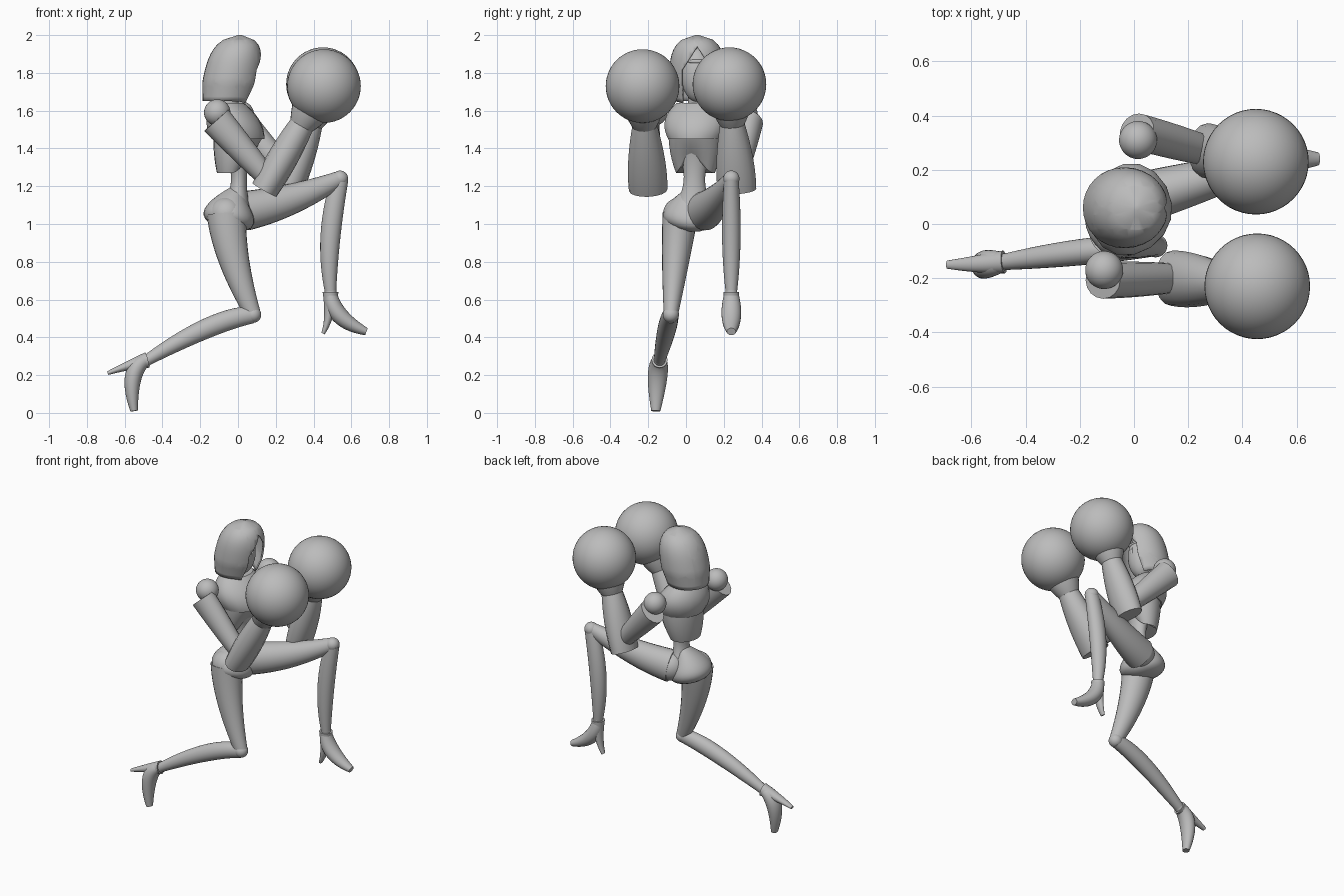
import bpy, bmesh, math
from mathutils import Vector

if "Cube" in bpy.data.objects:
    bpy.data.objects.remove(bpy.data.objects["Cube"], do_unlink=True)

grey = bpy.data.materials.new("plain_grey")
grey.use_nodes = True
colour = (0.5, 0.5, 0.5, 1)
grey.diffuse_color = colour
grey.node_tree.nodes["Principled BSDF"].inputs["Base Color"].default_value = colour

STEPS = 14
NO_BOW = Vector((0, 0, 0))


def finish(name, bm):
    """Turn a bmesh into a shaded object with the shared material."""
    bmesh.ops.recalc_face_normals(bm, faces=bm.faces)
    mesh = bpy.data.meshes.new(name)
    bm.to_mesh(mesh)
    bm.free()
    mesh.materials.append(grey)
    obj = bpy.data.objects.new(name, mesh)
    bpy.context.collection.objects.link(obj)
    bpy.ops.object.select_all(action='DESELECT')
    obj.select_set(True)
    bpy.context.view_layer.objects.active = obj
    bpy.ops.object.shade_smooth_by_angle(angle=math.radians(40))
    return obj


def swell(first, middle, last):
    """Radius rule: a parabola through three values along the part."""
    def radius(t):
        return (first * (1 - t) * (1 - 2 * t) + middle * 4 * t * (1 - t)
                + last * t * (2 * t - 1))
    return radius


def loft_mesh(start, end, radius, bow=NO_BOW, flat=(1, 1), upright=False, twist=0,
              sides=24, arch=0):
    """Sweep an ellipse from start to end; bow bends the path sideways."""
    start, end = Vector(start), Vector(end)
    control = (start + end) / 2 + Vector(bow)
    turn = math.radians(twist)
    lateral = Vector((-math.sin(turn), math.cos(turn), 0))
    bm = bmesh.new()
    rings = []
    for i in range(STEPS + 1):
        t = i / STEPS
        lower, upper = start.lerp(control, t), control.lerp(end, t)
        centre = lower.lerp(upper, t)
        along = Vector((0, 0, 1)) if upright else (upper - lower).normalized()
        side = (lateral - along * lateral.dot(along)).normalized()
        depth = side.cross(along)
        widen = flat[0] * (1 - t) + flat[1] * t
        ring = []
        for k in range(sides):
            a = math.tau * k / sides
            co = centre + (depth * math.cos(a) + side * math.sin(a) * widen) * radius(t)
            co.z += arch * (1 - t) * max(0, math.cos(a)) ** 4
            ring.append(bm.verts.new(co))
        rings.append(ring)
    for low, high in zip(rings, rings[1:]):
        for k in range(sides):
            n = (k + 1) % sides
            bm.faces.new((low[k], low[n], high[n], high[k]))
    bm.faces.new(rings[0])
    bm.faces.new(rings[-1])
    return bm


def loft(name, start, end, radius, **options):
    return finish(name, loft_mesh(start, end, radius, **options))


def ball(name, centre, radius, scale=(1, 1, 1)):
    bm = bmesh.new()
    bmesh.ops.create_uvsphere(bm, u_segments=48, v_segments=24, radius=radius)
    bmesh.ops.scale(bm, vec=scale, verts=bm.verts)
    bmesh.ops.translate(bm, vec=centre, verts=bm.verts)
    return finish(name, bm)


# Torso: pelvis, waist, rib plate with arched front, chest plate and neck
def pelvis_radius(t):
    return .03 + .1 * math.sin(math.pi * t ** .65)


loft("pelvis", (0, .04, .96), (0, .05, 1.2), pelvis_radius,
     bow=(-.11, -.05, 0), flat=(1.1, 1.1), upright=True, twist=15)
loft("waist", (-.01, .04, 1.1), (-.01, .05, 1.4), swell(.07, .042, .08),
     bow=(.03, 0, 0), flat=(1.4, 1.3), upright=True)
loft("rib_plate", (-.03, .05, 1.27), (0, .05, 1.46), swell(.08, .11, .13),
     flat=(1.3, 1.1), upright=True, twist=-14, arch=.09)
loft("chest_plate", (0, .05, 1.45), (-.05, .06, 1.64), swell(.14, .14, .08),
     flat=(1.05, 1.4), upright=True, twist=-14, sides=16)
loft("neck", (-.05, .06, 1.6), (-.04, .06, 1.75), swell(.05, .05, .05))


# Head: hood with a pointed opening cut around a recessed face
def hood_radius(t):
    return max(.01, .15 * min(1, .85 + t / 2) * math.sqrt(1 - t ** 5))


hood_mesh = loft_mesh((-.06, .06, 1.65), (.01, .06, 2), hood_radius,
                      upright=True, sides=32, arch=-.03)
apex = Vector((0, .06, 1.94))
HALF_WIDTH, SLOPE = .08, .65
for sign in (-1, 1):
    jamb = apex + Vector((0, sign * HALF_WIDTH, 0))
    for point, normal in ((jamb, (0, 1, 0)), (apex, (0, sign, SLOPE))):
        geometry = hood_mesh.verts[:] + hood_mesh.edges[:] + hood_mesh.faces[:]
        bmesh.ops.bisect_plane(hood_mesh, geom=geometry, plane_co=point, plane_no=normal)
opening = []
for face in hood_mesh.faces:
    c = face.calc_center_median()
    gap = min(HALF_WIDTH, SLOPE * (apex.z - c.z))
    is_base = abs(face.normal.z) > .9 and c.z < 1.7
    if is_base or (c.x > 0 and abs(c.y - apex.y) < gap):
        opening.append(face)
bmesh.ops.delete(hood_mesh, geom=opening, context='FACES')
hood = finish("hood", hood_mesh)
cloth = hood.modifiers.new("cloth_thickness", 'SOLIDIFY')
cloth.thickness = .01
ball("face", (-.01, .06, 1.79), .09, (.9, .95, 1.6))
ball("brow", (.05, .06, 1.86), .04, (.4, 1.2, .3))
ball("nose", (.06, .06, 1.8), .025, (.6, .5, 1.4))


# Arms: shoulder ball, upper arm, flared forearm, round glove on a short cuff
def arm(label, shoulder, elbow, fist, outward):
    shoulder, elbow, fist = Vector(shoulder), Vector(elbow), Vector(fist)
    wrist = elbow.lerp(fist, .62)
    ball(label + "_shoulder", shoulder, .07)
    sleeve = shoulder.lerp(elbow, .1) + Vector((-.03, outward, 0))
    crook = elbow + Vector((0, 0, .08))
    loft(label + "_upper_arm", sleeve, crook, swell(.085, .072, .055),
         flat=(.8, 1), sides=16)
    loft(label + "_forearm", elbow, wrist, swell(.073, .08, .066),
         flat=(1.4, 1), sides=16)
    loft(label + "_glove_cuff", wrist, fist, swell(.066, .11, .12))
    ball(label + "_glove", fist, .195)


arm("right", (-.11, -.17, 1.59), (.14, -.2, 1.18), (.455, -.23, 1.73), -.035)
arm("left", (.015, .31, 1.58), (.27, .27, 1.18), (.45, .23, 1.74), .035)


# Legs: thigh, knee, shin and a pointed high-heeled foot
def leg(label, hip, knee, ankle, instep, toe, heel_tip, thigh_bow, shin_bow):
    joints = [Vector(p) for p in (hip, knee, ankle, instep, toe, heel_tip)]
    hip, knee, ankle, instep, toe, heel_tip = joints
    ball(label + "_hip", hip, .092)
    loft(label + "_thigh", hip, knee, swell(.105, .08, .042), bow=thigh_bow,
         flat=(.9, .9))
    ball(label + "_knee", knee, .043)
    loft(label + "_shin", knee, ankle, swell(.045, .053, .03), bow=shin_bow,
         flat=(.85, 1))
    ball(label + "_ankle", ankle, .031)
    loft(label + "_foot", ankle, toe, swell(.033, .045, .02),
         bow=instep - (ankle + toe) / 2, flat=(1.1, 1.2))
    loft(label + "_heel", ankle, heel_tip, swell(.042, .024, .01),
         bow=instep - (ankle + heel_tip) / 2, flat=(1, 1.5))


leg("right", (-.06, -.03, 1.05), (.08, -.08, .52), (-.48, -.14, .28),
    (-.59, -.15, .25), (-.55, -.16, .01), (-.69, -.15, .21),
    (-.06, 0, .04), (.08, .02, .1))
leg("left", (.04, .1, 1.07), (.54, .24, 1.24), (.49, .24, .64),
    (.49, .24, .5), (.68, .24, .43), (.45, .24, .42),
    (0, 0, -.04), (-.05, 0, 0))
